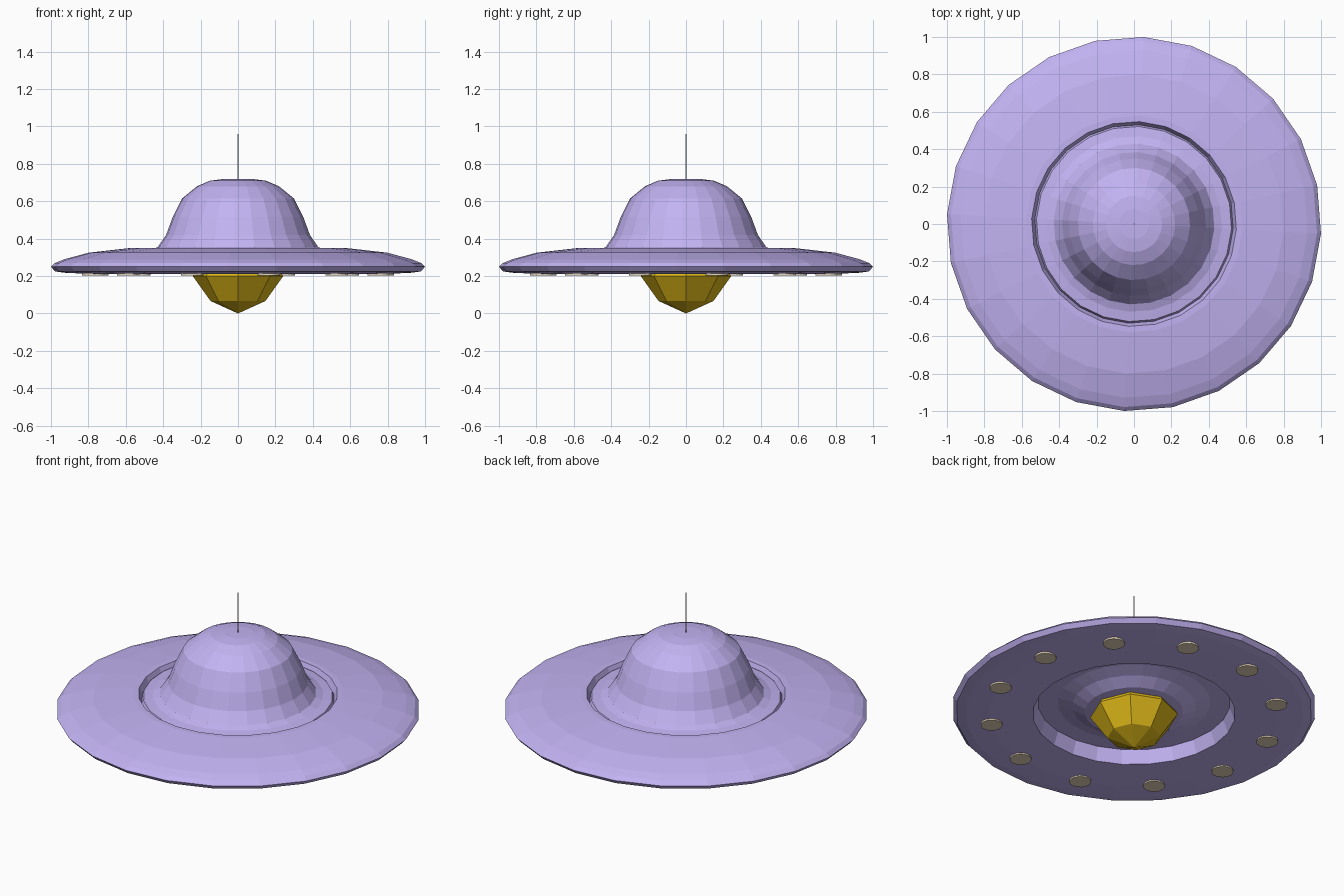
import bpy, bmesh, math

if "Cube" in bpy.data.objects:
    bpy.data.objects.remove(bpy.data.objects["Cube"])

def material(name, rgb):
    m = bpy.data.materials.new(name)
    m.diffuse_color = (*rgb, 1)
    m.use_nodes = True
    m.node_tree.nodes["Principled BSDF"].inputs["Base Color"].default_value = m.diffuse_color
    return m

LILAC = material("lilac", (0.54, 0.45, 0.89))
GOLD = material("gold", (0.75, 0.49, 0.01))
CREAM = material("cream", (0.80, 0.68, 0.50))

def lathe(name, profile, sides, offset, mat, closed=False):
    """Revolve an (r, z) profile about z; points with r = 0 become poles."""
    bm = bmesh.new()
    rings = []
    for r, z in profile:
        if r == 0:
            rings.append([bm.verts.new((0, 0, z))] * sides)
        else:
            angles = [math.radians(offset) + 2 * math.pi * i / sides for i in range(sides)]
            rings.append([bm.verts.new((r * math.cos(a), r * math.sin(a), z)) for a in angles])
    pairs = list(zip(rings, rings[1:]))
    if closed:
        pairs.append((rings[-1], rings[0]))
    for a, b in pairs:
        for i in range(sides):
            j = (i + 1) % sides
            bm.faces.new(list(dict.fromkeys((a[i], a[j], b[j], b[i]))))
    bmesh.ops.recalc_face_normals(bm, faces=bm.faces)
    mesh = bpy.data.meshes.new(name)
    bm.to_mesh(mesh)
    bm.free()
    ob = bpy.data.objects.new(name, mesh)
    bpy.context.collection.objects.link(ob)
    if mat:
        mesh.materials.append(mat)
    return ob

# Wide disc with a slim rounded rim and a central opening
lathe("saucer_disc", [(0.53, 0.31), (0.548, 0.35), (0.58, 0.35), (0.80, 0.325), (0.93, 0.29),
                      (0.98, 0.27), (1.001, 0.25), (0.98, 0.225), (0.93, 0.218), (0.80, 0.212),
                      (0.557, 0.212), (0.53, 0.29)], 24, -3, LILAC, closed=True)

# Domed cabin with flared foot, and the underside socket for the crystal
lathe("cabin_dome", [(0, 0.72), (0.08, 0.719), (0.15, 0.71), (0.22, 0.68), (0.30, 0.615),
                     (0.35, 0.515), (0.385, 0.42), (0.43, 0.355), (0.47, 0.34), (0.522, 0.333),
                     (0.532, 0.31), (0.53, 0.29), (0.42, 0.285), (0.34, 0.262), (0.27, 0.225),
                     (0.22, 0.22), (0, 0.22)], 24, -3, LILAC)

# Faceted crystal below
lathe("crystal", [(0, 0.24), (0.22, 0.235), (0.242, 0.2), (0.147, 0.067), (0, 0)], 8, 0, GOLD)

# Thin aerial on top
lathe("aerial", [(0, 0.71), (0.004, 0.71), (0.003, 0.96), (0, 0.96)], 8, 0, None)

# Ring of lamps under the disc
for i in range(12):
    a = math.radians(12 + 30 * i)
    lamp = lathe(f"lamp_{i + 1}", [(0, 0.013), (0.06, 0.013), (0.06, 0), (0, 0)], 16, 0, CREAM)
    lamp.location = (0.79 * math.cos(a), 0.79 * math.sin(a), 0.204)
